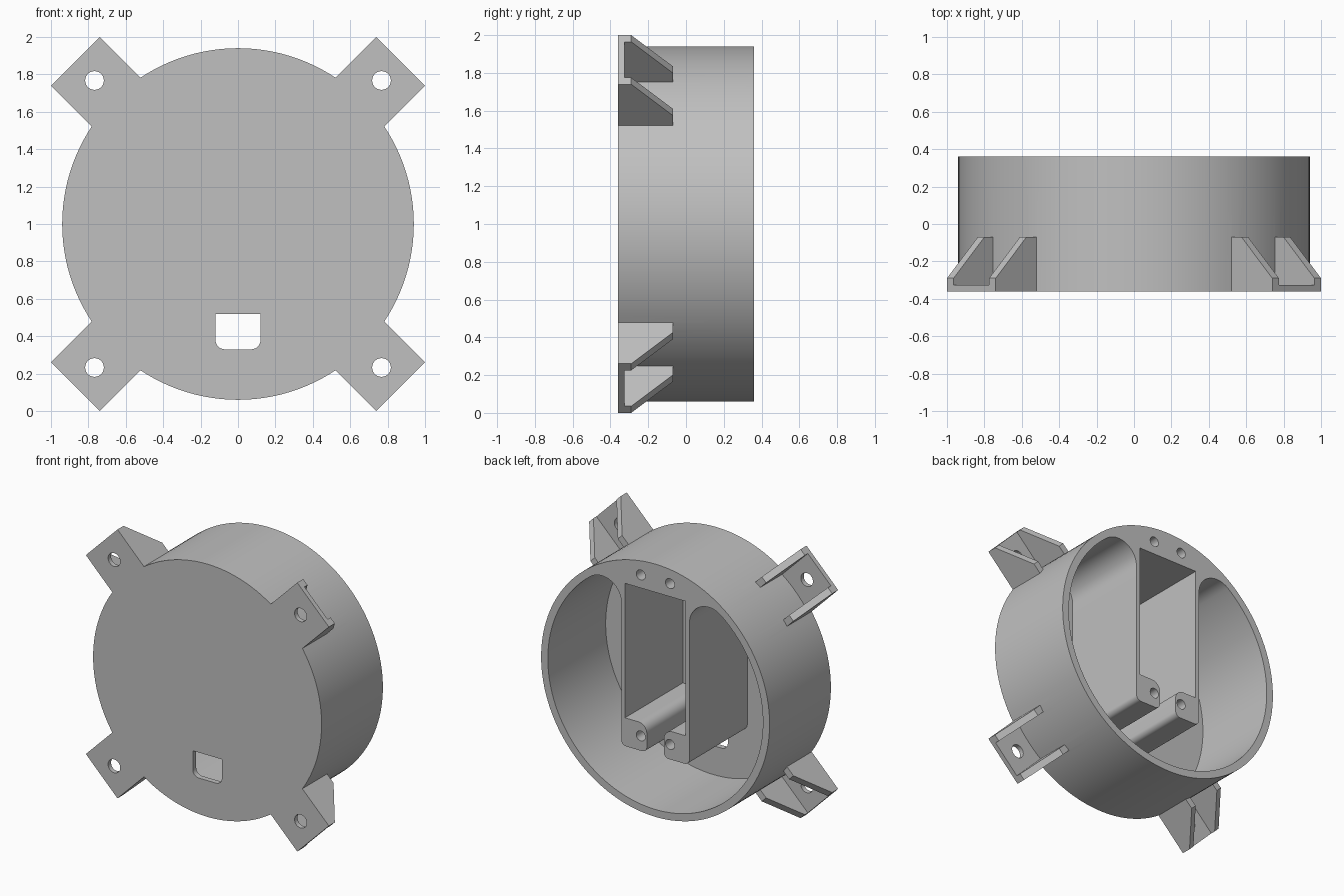
import bpy, bmesh, math
from mathutils import Vector, Matrix

cube = bpy.data.objects.get("Cube")
if cube:
    bpy.data.objects.remove(cube, do_unlink=True)

# Main sizes; the shell axis runs along y at height MID
MID, FRONT, BACK, FLOOR = 1.0, -0.36, 0.36, -0.32
R_OUT, R_IN = 0.94, 0.885
TAB_END, TAB_HALF, TAB_WALL = 1.23, 0.184, 0.05

grey = bpy.data.materials.new("warm_grey")
grey.use_nodes = True
color = (0.53, 0.53, 0.53, 1)
grey.diffuse_color = color
grey.node_tree.nodes["Principled BSDF"].inputs["Base Color"].default_value = color


def arc(cx, cz, r, a0, a1, n):
    """Points along an arc, angles in degrees."""
    angles = [math.radians(a0 + (a1 - a0) * i / n) for i in range(n + 1)]
    return [(cx + r * math.cos(a), cz + r * math.sin(a)) for a in angles]


def corner(before, p, after, r, n=8):
    """Round a square corner at p."""
    p = Vector(p)
    d1, d2 = (Vector(before) - p).normalized(), (Vector(after) - p).normalized()
    c = p + r * (d1 + d2)
    steps = [math.pi / 2 * i / n for i in range(n + 1)]
    return [tuple(c - r * (d2 * math.cos(t) + d1 * math.sin(t))) for t in steps]


def prism(name, points, start, sweep):
    """Extrude a closed outline of 3D points along the sweep vector."""
    bm = bmesh.new()
    face = bm.faces.new([bm.verts.new(Vector(p) + Vector(start)) for p in points])
    new = bmesh.ops.extrude_face_region(bm, geom=[face])["geom"]
    bmesh.ops.translate(bm, vec=sweep, verts=[v for v in new if isinstance(v, bmesh.types.BMVert)])
    bmesh.ops.recalc_face_normals(bm, faces=bm.faces)
    mesh = bpy.data.meshes.new(name)
    bm.to_mesh(mesh)
    bm.free()
    mesh.materials.append(grey)
    obj = bpy.data.objects.new(name, mesh)
    bpy.context.collection.objects.link(obj)
    return obj


def plate(name, outline, y0, y1):
    """Prism from an outline in the front plane, relative to the shell axis."""
    return prism(name, [(x, 0, z + MID) for x, z in outline], (0, y0, 0), (0, y1 - y0, 0))


def combine(target, other, operation):
    mod = target.modifiers.new("combine", 'BOOLEAN')
    mod.operation, mod.solver, mod.object = operation, 'EXACT', other
    bpy.context.view_layer.objects.active = target
    bpy.ops.object.modifier_apply(modifier=mod.name)
    bpy.data.objects.remove(other, do_unlink=True)


# Round shell
shell = plate("round_housing", arc(0, 0, R_OUT, 0, 360, 128)[:-1], FRONT, BACK)

# Cavity: side bays around a central pocket, with two screw bosses below it
fillet, wall, pocket, gap = 0.16, 0.28, 0.25, 0.07
top, boss_top, boss_low = 0.73, -0.27, -0.48
fx = wall + fillet
fz = math.sqrt((R_IN - fillet) ** 2 - fx ** 2)
tangent = math.degrees(math.atan2(fz, fx))
half = arc(0, 0, R_IN, -90, tangent, 56) + arc(fx, fz, fillet, tangent, 180, 18)[1:]
half += corner((wall, 0), (wall, boss_low), (gap, boss_low), 0.04)
half += corner((wall, boss_low), (gap, boss_low), (gap, boss_top), 0.04)
half += corner((gap, boss_low), (gap, boss_top), (pocket, boss_top), 0.07)
half += [(pocket, boss_top), (pocket, top)]
outline = half + [(-x, z) for x, z in reversed(half[1:])]
combine(shell, plate("cavity_cutter", outline, FLOOR, BACK + 0.1), 'DIFFERENCE')

# Cable opening in the front, rounded at its lower corners
w, hi, lo = 0.12, -0.48, -0.67
opening = [(-w, hi)] + corner((-w, hi), (-w, lo), (w, lo), 0.05)
opening += corner((-w, lo), (w, lo), (w, hi), 0.05) + [(w, hi)]
combine(shell, plate("opening_cutter", opening, FRONT - 0.1, FLOOR + 0.05), 'DIFFERENCE')

# Blind screw holes in the back
for x in (-0.12, 0.12):
    for z in (-0.37, 0.827):
        hole = plate("screw_cutter", arc(x, z, 0.037, 0, 360, 32)[:-1], -0.15, BACK + 0.1)
        combine(shell, hole, 'DIFFERENCE')

# Four mounting tabs: gusseted channel with a bolt hole, turned about the axis
side = [(0.9, FRONT), (TAB_END, FRONT), (TAB_END, -0.29), (0.997, -0.07), (0.9, -0.07)]
inner = TAB_HALF - TAB_WALL
for i in range(4):
    tab = prism("mounting_tab", [(r, y, 0) for r, y in side],
                (0, 0, MID - TAB_HALF), (0, 0, 2 * TAB_HALF))
    channel = [(0.8, -inner), (1.4, -inner), (1.4, inner), (0.8, inner)]
    combine(tab, plate("channel_cutter", channel, -0.325, 0.1), 'DIFFERENCE')
    bolt = arc(1.085, 0, 0.05, 0, 360, 32)[:-1]
    combine(tab, plate("bolt_cutter", bolt, FRONT - 0.1, 0.1), 'DIFFERENCE')
    pivot = Matrix.Translation((0, 0, MID))
    turn = Matrix.Rotation(math.radians(45 + 90 * i), 4, 'Y')
    tab.data.transform(pivot @ turn @ pivot.inverted())
    combine(shell, tab, 'UNION')

# Smooth curved walls, sharp edges kept
bpy.ops.object.select_all(action='DESELECT')
shell.select_set(True)
bpy.context.view_layer.objects.active = shell
bpy.ops.object.shade_smooth_by_angle(angle=math.radians(30))
